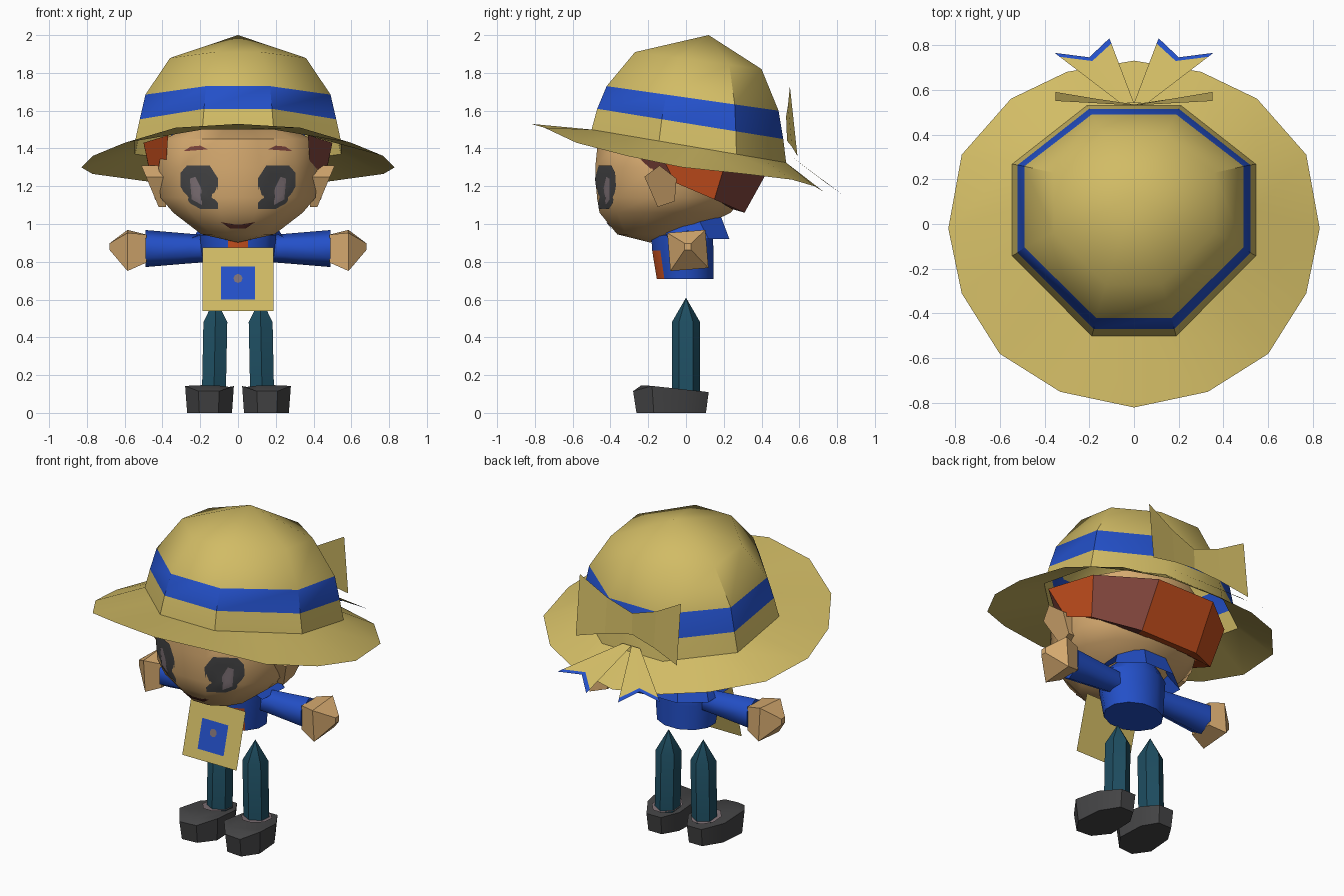
import bpy, bmesh, math
from mathutils import Vector
from mathutils.bvhtree import BVHTree

if "Cube" in bpy.data.objects:
    bpy.data.objects.remove(bpy.data.objects["Cube"])

COLOURS = {
    "straw": (0.64, 0.50, 0.13), "blue": (0.017, 0.08, 0.58), "skin": (0.67, 0.40, 0.16),
    "orange": (0.58, 0.08, 0.013), "brown": (0.22, 0.06, 0.045), "teal": (0.013, 0.076, 0.12),
    "charcoal": (0.058, 0.058, 0.06), "lilac": (0.21, 0.165, 0.18), "lip": (0.12, 0.03, 0.023)}
MATS = {}
for cname, c in COLOURS.items():
    MATS[cname] = bpy.data.materials.new(cname)
    MATS[cname].diffuse_color = (*c, 1)


def finish(name, bm, mats, rule=None, smooth=0, up=None):
    """Turn a bmesh into an object; rule(face centre, normal) gives the material index."""
    bmesh.ops.recalc_face_normals(bm, faces=bm.faces)
    bm.normal_update()
    if up is not None:
        total = sum((f.normal * f.calc_area() for f in bm.faces), Vector())
        if total.dot(Vector(up)) < 0:
            bmesh.ops.reverse_faces(bm, faces=bm.faces)
            bm.normal_update()
    if rule:
        for f in bm.faces:
            f.material_index = rule(f.calc_center_median(), f.normal)
    me = bpy.data.meshes.new(name)
    bm.to_mesh(me)
    bm.free()
    for m in mats:
        me.materials.append(MATS[m])
    if smooth:
        me.shade_smooth()
        me.set_sharp_from_angle(angle=math.radians(smooth))
    ob = bpy.data.objects.new(name, me)
    bpy.context.collection.objects.link(ob)
    return ob


def loft(rings, closed=True, caps=(False, False)):
    """Skin between rings of points; a ring of one point is a pole."""
    bm = bmesh.new()
    rows = [[bm.verts.new(p) for p in r] for r in rings]
    for a, b in zip(rows, rows[1:]):
        n = max(len(a), len(b))
        for i in range(n if closed else n - 1):
            j = (i + 1) % n
            quad = [a[i % len(a)], a[j % len(a)], b[j % len(b)], b[i % len(b)]]
            bm.faces.new(list(dict.fromkeys(quad)))
    for row, cap in zip((rows[0], rows[-1]), caps):
        if cap:
            bm.faces.new(row)
    return bm


def oval(z, rx, yf, yb, n=12, turn=0.5):
    """Horizontal ring with half width rx between a front and a back depth."""
    cy, ry = (yf + yb) / 2, (yb - yf) / 2
    ang = [math.tau * (i + turn) / n for i in range(n)]
    return [(rx * math.sin(a), cy - ry * math.cos(a), z) for a in ang]


def mirrored(points):
    """Path across the symmetry plane, from the -x end to the +x end."""
    return [(-x, y, z) for x, y, z in points] + list(reversed(points))


# Hat: tilted eight-sided crown with painted band, and a wide brim
OCT = [(0.18, -0.46), (0.52, -0.12), (0.52, 0.27), (0.2, 0.52)]
OCT += [(-x, y) for x, y in reversed(OCT)]


def crown_ring(w, yf, zf, yb, zb):
    out = []
    for x, y in OCT:
        t = (y + 0.46) / 0.98
        out.append(Vector((x * w / 0.52, yf + t * (yb - yf), zf + t * (zb - zf))))
    return out


base = crown_ring(0.545, -0.50, 1.50, 0.53, 1.325)
crown = [base, crown_ring(0.52, -0.47, 1.61, 0.515, 1.45), crown_ring(0.49, -0.42, 1.73, 0.49, 1.60),
         crown_ring(0.36, -0.27, 1.91, 0.40, 1.82), [(0, 0.12, 2.0)]]


def band_rule(c, n):
    height = c.z + 0.145 * c.y
    return 1 if 1.585 < height < 1.69 and abs(n.z) < 0.5 else 0


finish("hat_crown", loft(crown), ["straw", "blue"], band_rule, 40)

half = [(0, -0.82, 1.53), (0.33, -0.75, 1.51), (0.6, -0.58, 1.43), (0.77, -0.31, 1.36),
        (0.83, -0.02, 1.30), (0.77, 0.31, 1.265), (0.55, 0.56, 1.235), (0.3, 0.68, 1.2), (0, 0.73, 1.17)]
outer = half + [(-x, y, z) for x, y, z in reversed(half[1:-1])]
inner = []
for i in range(8):
    inner += [(base[i - 1] + base[i]) / 2, base[i]]
finish("hat_brim", loft([inner, outer]), ["straw"], None, 50, (0, 0, 1))

# Bow on the back of the hat: two wings and two notched tails with blue tips
top = [(0.35, 0.55, 1.73), (0.17, 0.54, 1.63), (0.0, 0.53, 1.57)]
low = [(0.35, 0.59, 1.36), (0.17, 0.56, 1.41), (0.0, 0.535, 1.44)]
finish("bow_wings", loft([mirrored(top)[:5] + [mirrored(top)[5]], mirrored(low)], closed=False),
       ["straw"], None, 0, (0, 1, 0))
for s, side in ((-1, "left"), (1, "right")):
    root = [Vector((s * x, 0.54, 1.37)) for x in (0.06, 0.03, 0.0)]
    tip = [Vector((s * x, y, z)) for x, y, z in ((0.355, 0.765, 1.2), (0.2, 0.745, 1.215), (0.11, 0.83, 1.155))]
    mid = [r.lerp(t, 0.92) for r, t in zip(root, tip)]
    finish("bow_tail_" + side, loft([root, mid, tip], closed=False), ["straw", "blue"],
           lambda c, n: int(c.y > 0.74), 0, (0, 0, 1))

# Head
head_bm = loft([[(0, -0.19, 0.902)], oval(0.945, 0.2, -0.37, 0.0), oval(1.06, 0.355, -0.47, 0.25),
                oval(1.14, 0.425, -0.485, 0.31), oval(1.30, 0.435, -0.495, 0.36),
                oval(1.45, 0.41, -0.48, 0.37), [(0, -0.02, 1.62)]])
head_tree = BVHTree.FromBMesh(head_bm)
finish("head", head_bm, ["skin"], None, 60)


def face_plate(name, outline, mat, lift):
    """Thin painted patch laid on the front of the head."""
    cx = sum(p[0] for p in outline) / len(outline)
    cz = sum(p[1] for p in outline) / len(outline)

    def on_head(x, z):
        hit = head_tree.ray_cast(Vector((x, -2, z)), Vector((0, 1, 0)))[0]
        return (x, (hit.y if hit else -0.3) - lift, z)
    rings = [[on_head(cx, cz)]]
    for k in range(1, 6):
        rings.append([on_head(cx + (x - cx) * k / 5, cz + (z - cz) * k / 5) for x, z in outline])
    finish(name, loft(rings), [mat], None, 60, (0, -1, 0))


EYE = [(0.105, 1.08), (0.2, 1.08), (0.255, 1.11), (0.305, 1.2), (0.305, 1.27), (0.27, 1.31),
       (0.15, 1.31), (0.105, 1.24)]
SHINE = [(0.19, 1.1), (0.245, 1.13), (0.255, 1.24), (0.225, 1.25), (0.195, 1.19)]
BROW = [(0.16, 1.395), (0.29, 1.385), (0.25, 1.41), (0.2, 1.415)]
for s, side in ((-1, "left"), (1, "right")):
    for part, shape, mat, lift in (("eye_", EYE, "charcoal", 0.005), ("eye_shine_", SHINE, "lilac", 0.009),
                                   ("eyebrow_", BROW, "brown", 0.005)):
        face_plate(part + side, [(s * x, z) for x, z in shape], mat, lift)
    # Ear: faceted wedge beside the cheek
    rim = [(-0.22, 1.25), (-0.14, 1.31), (-0.05, 1.24), (-0.06, 1.12), (-0.15, 1.09)]
    ear = [[(s * 0.38, y, z) for y, z in rim],
           [(s * (0.42 + 0.42 * (z - 1.09)), y, z) for y, z in rim]]
    finish("ear_" + side, loft(ear, caps=(True, True)), ["skin"])
face_plate("mouth", [(-0.09, 1.01), (-0.04, 0.975), (0.04, 0.975), (0.09, 1.01), (0.03, 0.998), (-0.03, 0.998)],
           "lip", 0.006)

# Hair: flared band under the hat, with one darker lock
hair_top = [(0.37, -0.29, 1.47), (0.5, -0.16, 1.43), (0.485, 0.22, 1.36), (0.2, 0.46, 1.33)]
hair_low = [(0.385, -0.2, 1.25), (0.455, -0.06, 1.22), (0.44, 0.15, 1.13), (0.2, 0.31, 1.06)]
hair_in = [(0.35, -0.16, 1.27), (0.38, -0.04, 1.24), (0.36, 0.13, 1.15), (0.17, 0.24, 1.08)]
finish("hair", loft([mirrored(p) for p in (hair_top, hair_low, hair_in)], closed=False), ["orange", "brown"],
       lambda c, n: int(c.x > 0.1 and (c.y > 0.19 or c.y < -0.16)), 0, (0, 1, 0))

# Jacket body with an orange shirt front
def shirt_rule(c, n):
    reach = 0.13 if c.z < 0.87 else 0.05
    return int(c.y < -0.08 and abs(c.x) < reach and abs(n.z) < 0.8)


finish("jacket", loft([oval(0.71, 0.18, -0.16, 0.15), oval(0.86, 0.2, -0.185, 0.15),
                       oval(0.94, 0.21, -0.19, 0.15), oval(1.02, 0.13, -0.12, 0.13)], caps=(True, True)),
       ["blue", "orange"], shirt_rule, 35)

# Sailor collar
col_top = [(0.15, -0.11, 0.97), (0.17, 0.06, 1.04), (0.07, 0.17, 1.08)]
col_low = [(0.24, -0.1, 0.93), (0.24, 0.12, 0.92), (0.1, 0.23, 0.92)]
finish("collar", loft([mirrored(col_top), mirrored(col_low)], closed=False), ["blue"], None, 0, (0, 1, 0))


# Apron hanging forward, with a square pocket and round badge
def slanted(points, lift):
    return [(x, -0.192 - 0.27 * (0.875 - z) - lift, z) for x, z in points]


def box(w, z0, z1):
    return [(-w, z0), (w, z0), (w, z1), (-w, z1)]


badge = [(0.024 * math.cos(math.tau * i / 8), 0.712 + 0.024 * math.sin(math.tau * i / 8)) for i in range(8)]
for part, shape, mat, lift in (("apron", box(0.188, 0.54, 0.875), "straw", 0),
                               ("apron_pocket", box(0.09, 0.6, 0.775), "blue", 0.005),
                               ("apron_badge", badge, "lilac", 0.009)):
    plate = bmesh.new()
    plate.faces.new([plate.verts.new(p) for p in slanted(shape, lift)])
    finish(part, plate, [mat], None, 0, (0, -1, 0))


# Limbs
def tube(s, x, r, n, turn, z=0.87):
    ang = [math.tau * (i + turn) / n for i in range(n)]
    return [(s * x, 0.01 + r * math.cos(a), z + r * math.sin(a)) for a in ang]


SHOE = [(0.09, 0.12), (0.19, 0.12), (0.265, 0.0), (0.28, -0.18), (0.21, -0.28), (0.1, -0.27),
        (0.022, -0.17), (0.03, 0.02)]


def shoe_ring(s, scale, z_of):
    return [(s * (0.145 + (x - 0.145) * scale), -0.06 + (y + 0.06) * scale, z_of(y)) for x, y in SHOE]


for s, side in ((-1, "left"), (1, "right")):
    finish("sleeve_" + side, loft([tube(s, 0.14, 0.07, 6, 0.5), tube(s, 0.25, 0.078, 6, 0.5),
                                   tube(s, 0.49, 0.098, 6, 0.5)], caps=(True, True)), ["blue"], None, 65)
    finish("hand_" + side, loft([tube(s, 0.485, 0.105, 4, 0.5), tube(s, 0.585, 0.143, 4, 0.55, 0.86),
                                 tube(s, 0.68, 0.025, 4, 0.5, 0.88)], caps=(True, True)), ["skin"], None, 30)
    # Leg: six-sided post with a pointed top
    leg = [[(s * (cx + x), y, z) for x, y, _ in oval(0, 0.073, -0.075, 0.075, 6, 0)]
           for cx, z in ((0.128, 0.08), (0.12, 0.48))]
    finish("leg_" + side, loft(leg + [[(s * 0.12, 0, 0.61)]], caps=(True, False)), ["teal"], None, 35)
    # Shoe: sloped top, narrower sole
    slope = lambda y: 0.145 - 0.035 * (y + 0.2) / 0.32 if y > -0.22 else 0.115
    finish("shoe_" + side, loft([shoe_ring(s, 0.92, lambda y: 0.0), shoe_ring(s, 1.0, slope),
                                 shoe_ring(s, 0.8, lambda y: 0.14 - 0.08 * (y + 0.2))],
                                caps=(True, True)), ["charcoal"], None, 35)
    # Pale shoe opening around the ankle
    opening = bmesh.new()
    opening.faces.new([opening.verts.new((s * (0.135 + x), y, 0.145 - 0.08 * (y + 0.2) + 0.003))
                       for x, y, _ in oval(0, 0.085, -0.11, 0.095, 8)])
    finish("shoe_opening_" + side, opening, ["lilac"], None, 0, (0, 0, 1))

for m in bpy.data.materials:
    if m.users and not m.is_grease_pencil:
        m.use_nodes = True
        m.node_tree.nodes["Principled BSDF"].inputs["Base Color"].default_value = m.diffuse_color
